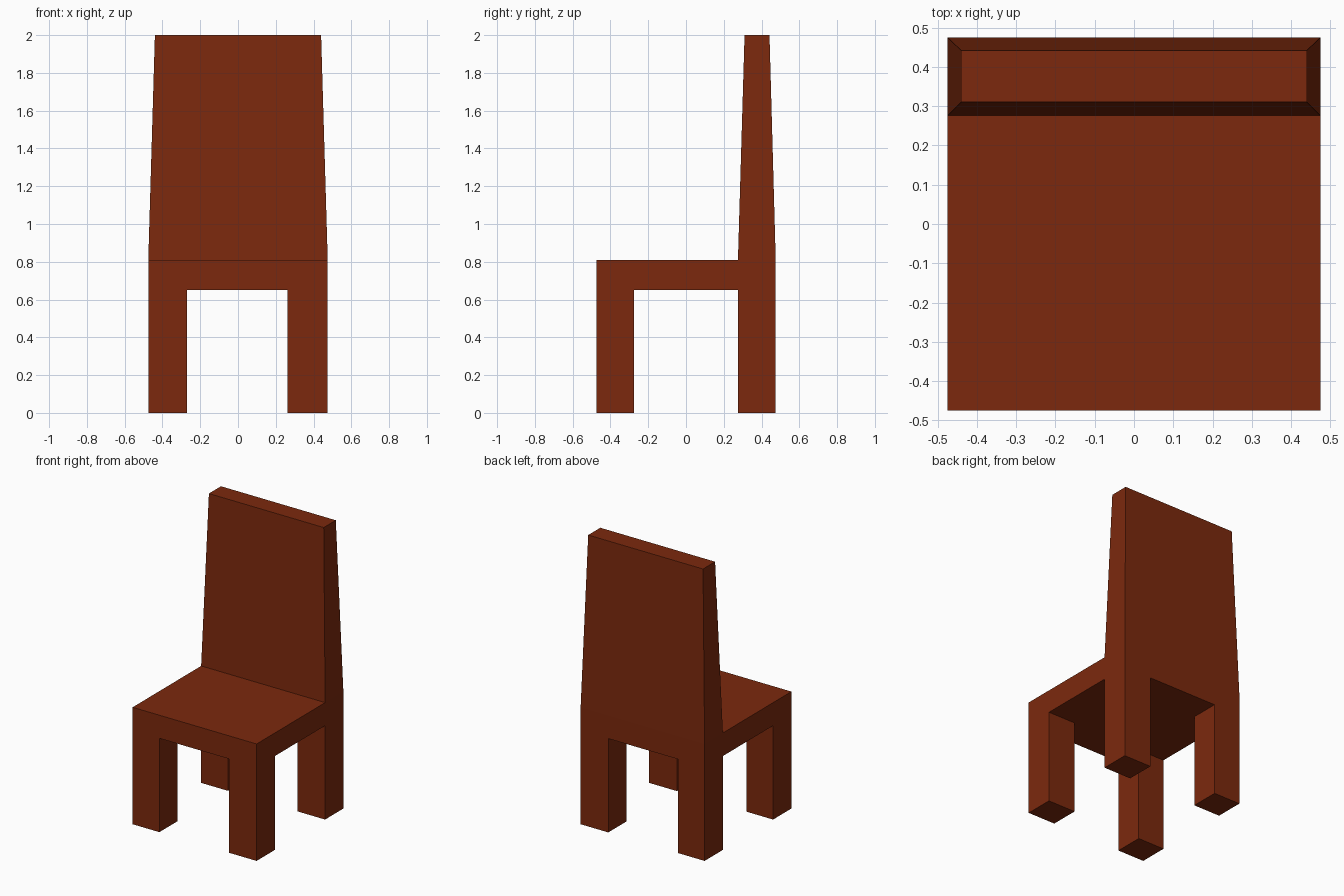
import bpy, bmesh
from mathutils import Vector

if "Cube" in bpy.data.objects:
    bpy.data.objects.remove(bpy.data.objects["Cube"])

HALF = 0.475
bm = bmesh.new()

# seat slab
bmesh.ops.create_cube(bm, size=1)
for v in bm.verts:
    v.co = Vector((v.co.x * 2 * HALF, v.co.y * 2 * HALF, 0.65 if v.co.z < 0 else 0.81))

# loop cuts that mark out the legs and the back
cuts = [((-0.27, 0, 0), (1, 0, 0)), ((0.263, 0, 0), (1, 0, 0)),
        ((0, -0.275, 0), (0, 1, 0)), ((0, 0.275, 0), (0, 1, 0))]
for co, no in cuts:
    bmesh.ops.bisect_plane(bm, geom=bm.verts[:] + bm.edges[:] + bm.faces[:],
                           dist=1e-5, plane_co=co, plane_no=no)


def extrude(faces, z):
    """Extrude a face region to height z and return its new vertices."""
    geom = bmesh.ops.extrude_face_region(bm, geom=faces)["geom"]
    old = [f for f in faces if f.is_valid]
    if old:
        bmesh.ops.delete(bm, geom=old, context='FACES')
    verts = [g for g in geom if isinstance(g, bmesh.types.BMVert)]
    for v in verts:
        v.co.z = z
    return verts


bm.normal_update()
mid = {f: f.calc_center_median() for f in bm.faces}
legs = [f for f, c in mid.items()
        if f.normal.z < -0.9 and abs(c.x) > 0.25 and abs(c.y) > 0.25]
back = [f for f, c in mid.items() if f.normal.z > 0.9 and c.y > 0.275]

# four legs
for leg in legs:
    extrude([leg], 0)

# tapered backrest
for v in extrude(back, 2):
    v.co.x *= 0.44 / HALF
    v.co.y = 0.31 if v.co.y < 0.375 else 0.442

bmesh.ops.recalc_face_normals(bm, faces=bm.faces[:])
mesh = bpy.data.meshes.new("chair")
bm.to_mesh(mesh)
bm.free()

# reddish brown wood
wood = bpy.data.materials.new("wood")
wood.diffuse_color = (0.2, 0.022, 0.004, 1)
wood.use_nodes = True
wood.node_tree.nodes["Principled BSDF"].inputs["Base Color"].default_value = wood.diffuse_color
mesh.materials.append(wood)
bpy.context.collection.objects.link(bpy.data.objects.new("chair", mesh))
